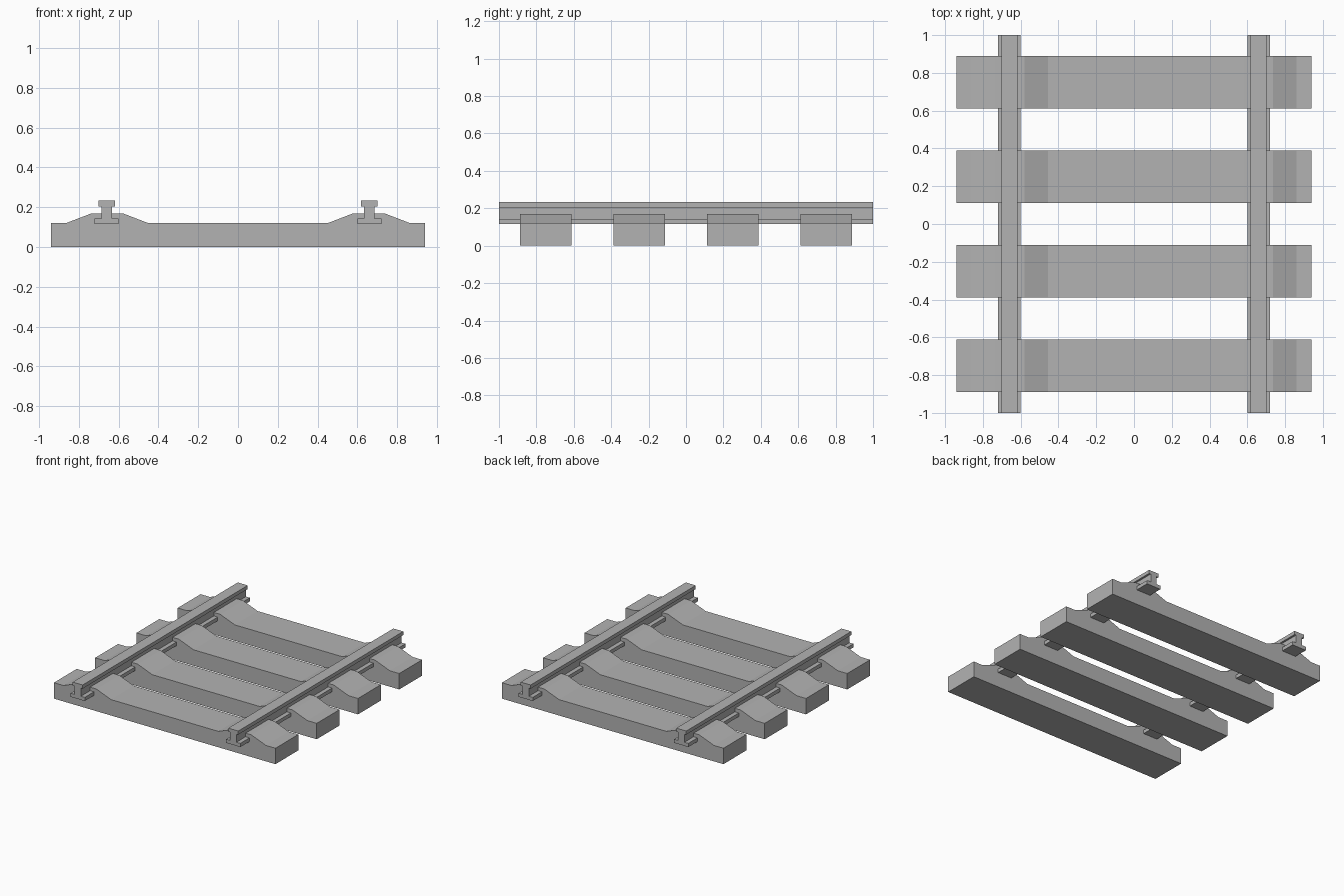
import bpy
import bmesh

cube = bpy.data.objects.get("Cube")
if cube:
    bpy.data.objects.remove(cube, do_unlink=True)

# One plain grey for the whole track
GREY = (0.45, 0.45, 0.45, 1.0)
grey = bpy.data.materials.new("plain_grey")
grey.use_nodes = True
grey.diffuse_color = GREY
grey.node_tree.nodes["Principled BSDF"].inputs["Base Color"].default_value = GREY


def extrude_profile(name, half_profile, length, location):
    """Mirror a right-hand (x, z) outline and extrude it along y."""
    outline = half_profile + [(-x, z) for x, z in reversed(half_profile)]
    bm = bmesh.new()
    face = bm.faces.new([bm.verts.new((x, -length / 2, z)) for x, z in outline])
    swept = bmesh.ops.extrude_face_region(bm, geom=[face])["geom"]
    verts = [v for v in swept if isinstance(v, bmesh.types.BMVert)]
    bmesh.ops.translate(bm, verts=verts, vec=(0, length, 0))
    bmesh.ops.recalc_face_normals(bm, faces=bm.faces[:])
    mesh = bpy.data.meshes.new(name)
    bm.to_mesh(mesh)
    bm.free()
    mesh.materials.append(grey)
    obj = bpy.data.objects.new(name, mesh)
    obj.location = location
    bpy.context.collection.objects.link(obj)
    return obj


# Sleepers with raised, sloped rail seats
sleeper = [(0.94, 0), (0.94, 0.122), (0.86, 0.122), (0.735, 0.17),
           (0.58, 0.17), (0.455, 0.122)]
for i in range(4):
    extrude_profile(f"sleeper_{i + 1}", sleeper, 0.277, (0, -0.75 + 0.5 * i, 0))

# Rails: wide foot, narrow web, square head
rail = [(0.06, 0.115), (0.06, 0.143), (0.027, 0.143), (0.027, 0.205),
        (0.042, 0.205), (0.042, 0.233)]
for side, x in (("left", 0.66), ("right", -0.66)):
    extrude_profile(f"{side}_rail", rail, 2.0, (x, 0, 0))
